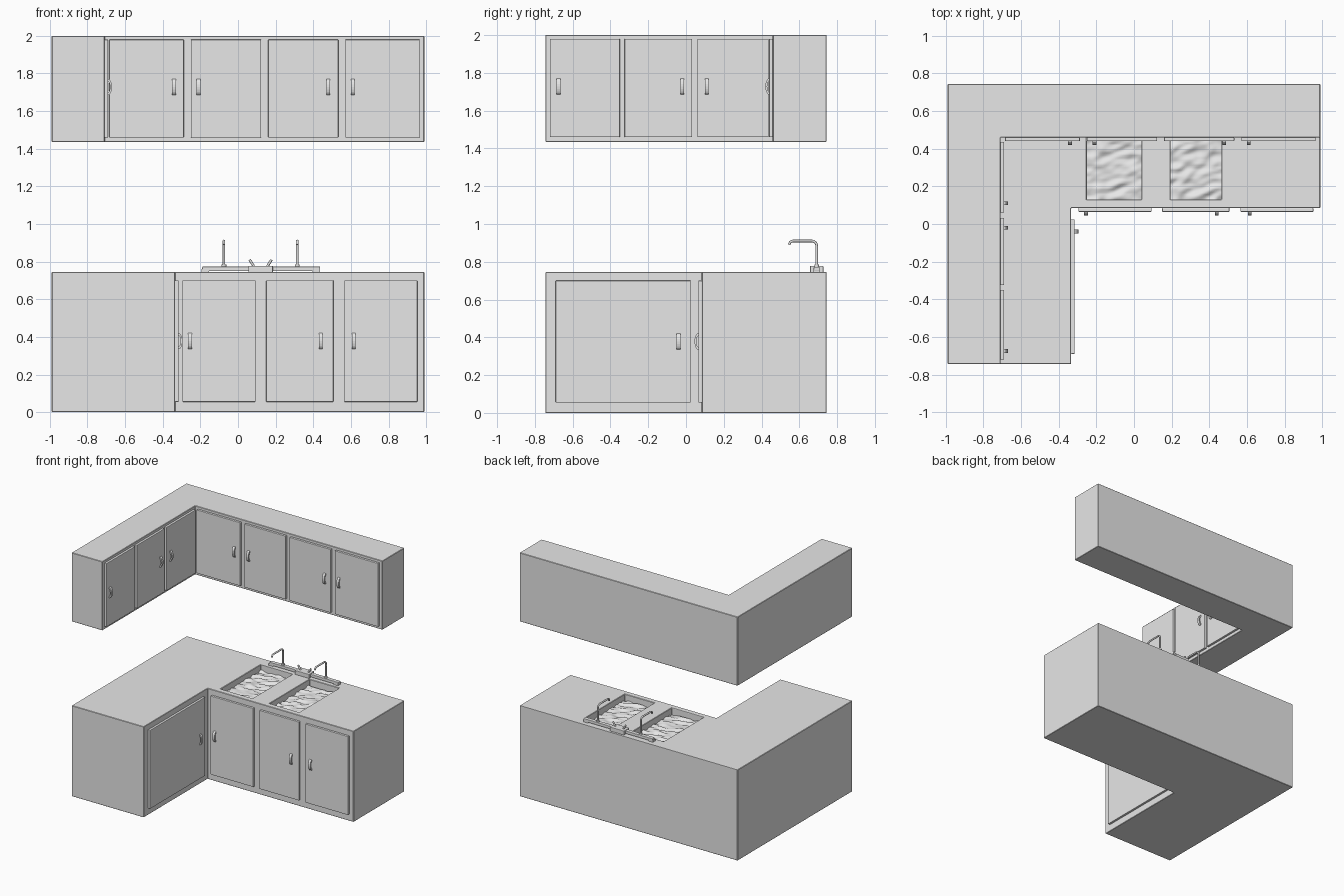
import bpy, bmesh, math
from mathutils import Vector, noise

cube = bpy.data.objects.get("Cube")
if cube:
    bpy.data.objects.remove(cube)

grey = bpy.data.materials.new("plain_grey")
grey.use_nodes = True
grey.diffuse_color = (0.8, 0.8, 0.8, 1)
grey.node_tree.nodes["Principled BSDF"].inputs["Base Color"].default_value = (0.8, 0.8, 0.8, 1)


def finish(name, bm, bevel=0.0):
    """Turn a bmesh into a named object with the grey material."""
    bmesh.ops.recalc_face_normals(bm, faces=bm.faces)
    mesh = bpy.data.meshes.new(name)
    bm.to_mesh(mesh)
    bm.free()
    mesh.materials.append(grey)
    obj = bpy.data.objects.new(name, mesh)
    bpy.context.collection.objects.link(obj)
    if bevel:
        mod = obj.modifiers.new("soft_edge", 'BEVEL')
        mod.width, mod.segments = bevel, 2
    return obj


def box(name, low, high, bevel=0.0):
    bm = bmesh.new()
    bmesh.ops.create_cube(bm, size=1)
    low, high = Vector(low), Vector(high)
    for v in bm.verts:
        v.co = (low + high) / 2 + v.co * (high - low)
    return finish(name, bm, bevel)


def extrude_outline(name, points, direction, bevel=0.0):
    bm = bmesh.new()
    face = bm.faces.new([bm.verts.new(p) for p in points])
    new = bmesh.ops.extrude_face_region(bm, geom=[face])["geom"]
    bmesh.ops.translate(bm, vec=direction, verts=[g for g in new if isinstance(g, bmesh.types.BMVert)])
    return finish(name, bm, bevel)


def tube(name, points, radius):
    curve = bpy.data.curves.new(name, 'CURVE')
    curve.dimensions = '3D'
    curve.bevel_depth, curve.bevel_resolution = radius, 2
    curve.use_fill_caps = True
    line = curve.splines.new('POLY')
    line.points.add(len(points) - 1)
    for p, co in zip(line.points, points):
        p.co = (*co, 1)
    curve.materials.append(grey)
    obj = bpy.data.objects.new(name, curve)
    bpy.context.collection.objects.link(obj)
    return obj


# L-shaped cabinet bodies
W, D = 0.99, 0.745


def l_body(name, inner_x, inner_y, z0, z1):
    outline = [(-W, -D), (inner_x, -D), (inner_x, inner_y), (W, inner_y), (W, D), (-W, D)]
    return extrude_outline(name, [(x, y, z0) for x, y in outline], (0, 0, z1 - z0))


LOW_X, LOW_Y, LOW_TOP = -0.335, 0.085, 0.745
UP_X, UP_Y, UP_BASE = -0.71, 0.46, 1.435
base = l_body("base_cabinet", LOW_X, LOW_Y, 0, LOW_TOP)
wall = l_body("wall_cabinet", UP_X, UP_Y, UP_BASE, 2)

# Sink basins cut into the worktop, each with a rippled surface inside
SINK_FLOOR = LOW_TOP - 0.09
for label, x0, x1 in (("left", -0.25, 0.04), ("right", 0.195, 0.465)):
    y0, y1 = 0.13, 0.65
    cutter = box("sink_cutter", (x0, y0, SINK_FLOOR), (x1, y1, 1))
    cut = base.modifiers.new("sink_hole", 'BOOLEAN')
    cut.object, cut.solver = cutter, 'EXACT'
    bpy.context.view_layer.objects.active = base
    bpy.ops.object.modifier_apply(modifier=cut.name)
    bpy.data.objects.remove(cutter)

    bm = bmesh.new()
    bmesh.ops.create_grid(bm, x_segments=24, y_segments=40, size=0.5)
    for v in bm.verts:
        x = x0 + (v.co.x + 0.5) * (x1 - x0)
        y = y0 + (v.co.y + 0.5) * (y1 - y0)
        ripple = noise.noise(Vector((12 * x + 9 * y, 30 * y - 12 * x, 0)))
        v.co = (x, y, LOW_TOP - 0.05 + 0.018 * ripple)
    water = finish(label + "_sink_water", bm)
    for f in water.data.polygons:
        f.use_smooth = True
for body in (base, wall):
    mod = body.modifiers.new("soft_edge", 'BEVEL')
    mod.width, mod.segments, mod.limit_method = 0.003, 1, 'ANGLE'


# Doors and bowed handles; a run faces either the front or the inner side
def door(name, facing, plane, a0, a1, z0, z1, handle_at, handle_z):
    def place(along, out, z):
        if facing == "front":
            return (along, plane - out, z)
        return (plane + out, along, z)
    p, q = place(a0, 0, z0), place(a1, 0.02, z1)
    box(name, [min(c) for c in zip(p, q)], [max(c) for c in zip(p, q)], 0.003)
    steps = [math.pi * i / 10 for i in range(11)]
    outer = [(0.018 + 0.022 * math.sin(t), handle_z - 0.044 * math.cos(t)) for t in steps]
    inner = [(0.018 + 0.012 * math.sin(t), handle_z - 0.03 * math.cos(t)) for t in reversed(steps)]
    points = [place(handle_at - 0.01, out, z) for out, z in outer + inner]
    shift = Vector(place(0.02, 0, 0)) - Vector(place(0, 0, 0))
    extrude_outline(name + "_handle", points, shift)


runs = [
    ("base_back_door", "front", LOW_Y, 0.055, 0.70, 0.378,
     [(-0.295, 0.093, -0.255), (0.15, 0.507, 0.44), (0.565, 0.953, 0.615)]),
    ("base_side_door", "side", LOW_X, 0.055, 0.70, 0.378, [(-0.69, 0.025, -0.04)]),
    ("wall_back_door", "front", UP_Y, 1.46, 1.98, 1.728,
     [(-0.685, -0.288, -0.34), (-0.25, 0.123, -0.21), (0.16, 0.533, 0.48), (0.57, 0.965, 0.61)]),
    ("wall_side_door", "side", UP_X, 1.46, 1.98, 1.728,
     [(-0.72, -0.35, -0.675), (-0.325, 0.033, -0.02), (0.06, 0.437, 0.11)]),
]
for name, facing, plane, z0, z1, hz, spans in runs:
    for i, (a0, a1, at) in enumerate(spans, 1):
        door(f"{name}_{i}", facing, plane, a0, a1, z0, z1, at, hz)

# Tap rail with its central mixer block
TAP_Y, MID = 0.692, 0.12
box("tap_rail", (-0.19, TAP_Y - 0.016, 0.75), (0.437, TAP_Y + 0.016, 0.773), 0.003)
box("mixer_block", (MID - 0.065, TAP_Y - 0.035, LOW_TOP - 0.002), (MID + 0.065, TAP_Y + 0.035, 0.778), 0.003)
for side, label in ((-1, "right"), (1, "left")):
    x = MID + side * 0.036
    tube(label + "_mixer_lever", [(x, TAP_Y, 0.775), (x + side * 0.022, TAP_Y, 0.81)], 0.007)
    # Swan-neck spout over each basin
    sx = MID + side * 0.195
    path = [(sx, TAP_Y, 0.76), (sx, TAP_Y, 0.885)]
    path += [(sx, TAP_Y - 0.025 * (1 - math.cos(t)), 0.885 + 0.025 * math.sin(t))
             for t in (math.pi / 8 * i for i in range(1, 5))]
    path += [(sx, 0.565, 0.91), (sx, 0.552, 0.905), (sx, 0.546, 0.89)]
    tube(label + "_spout", path, 0.007)
    tube(label + "_spout_collar", [(sx, TAP_Y, 0.765), (sx, TAP_Y, 0.785)], 0.013)
    box(label + "_rail_foot", (MID + side * 0.295 - 0.02, TAP_Y - 0.016, LOW_TOP - 0.002),
        (MID + side * 0.295 + 0.02, TAP_Y + 0.016, 0.76))
